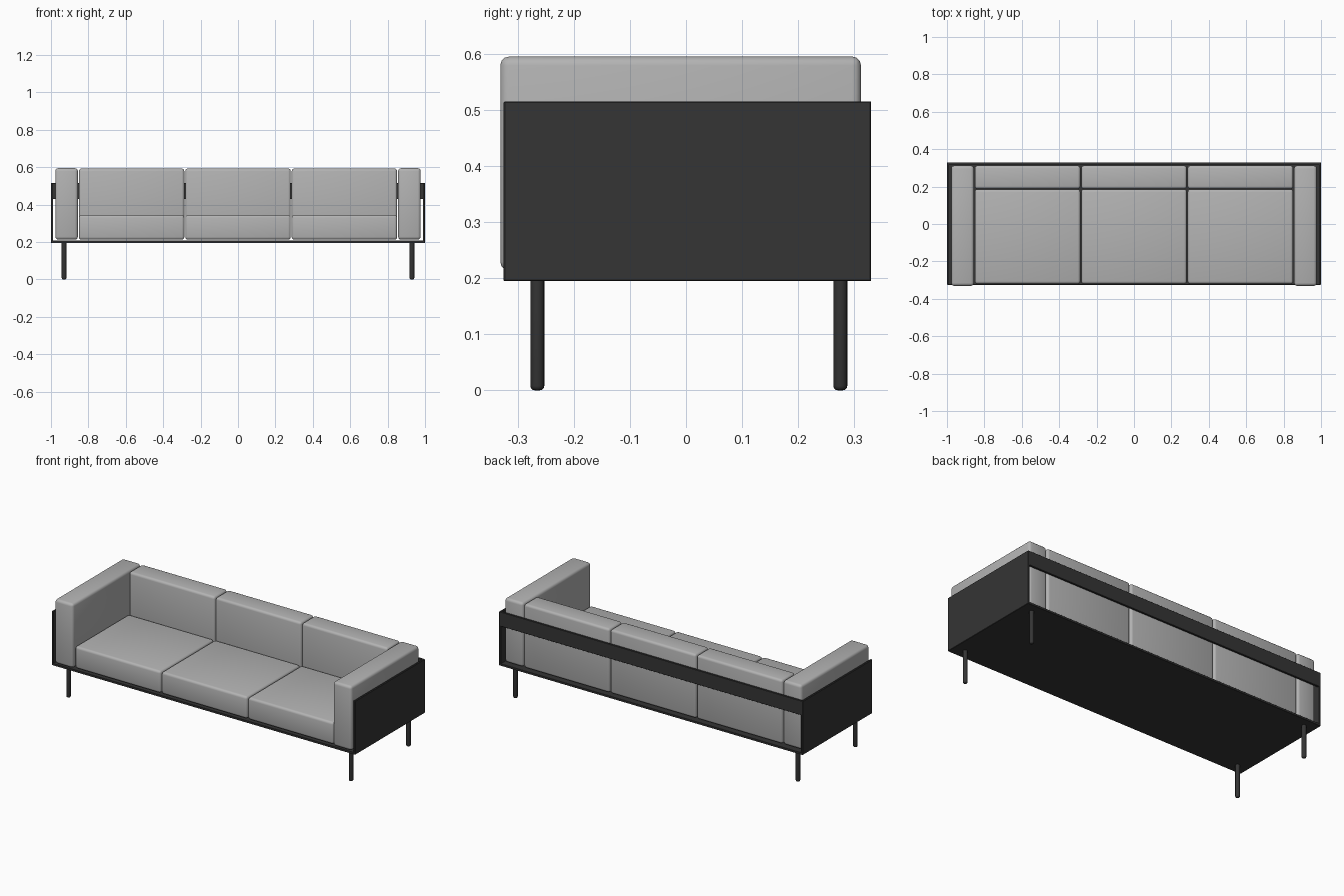
import bpy, bmesh
from mathutils import Matrix

if "Cube" in bpy.data.objects:
    bpy.data.objects.remove(bpy.data.objects["Cube"])


def material(name, value):
    m = bpy.data.materials.new(name)
    m.diffuse_color = (value, value, value, 1)
    m.use_nodes = True
    m.node_tree.nodes["Principled BSDF"].inputs["Base Color"].default_value = m.diffuse_color
    return m


FABRIC = material("grey fabric", 0.45)
METAL = material("black metal", 0.035)


def finish(name, bm, mat):
    me = bpy.data.meshes.new(name)
    bm.to_mesh(me)
    bm.free()
    ob = bpy.data.objects.new(name, me)
    bpy.context.collection.objects.link(ob)
    me.materials.append(mat)
    bpy.context.view_layer.objects.active = ob
    ob.select_set(True)
    bpy.ops.object.shade_smooth_by_angle(angle=0.6)
    ob.select_set(False)
    return ob


def box(name, x, y, z, mat, bevel, segments=1):
    bm = bmesh.new()
    bmesh.ops.create_cube(bm, size=1)
    for v in bm.verts:
        for i, (a, b) in enumerate((x, y, z)):
            v.co[i] = a if v.co[i] < 0 else b
    bmesh.ops.bevel(bm, geom=bm.edges[:], offset=bevel, segments=segments,
                    profile=0.5, affect='EDGES')
    return finish(name, bm, mat)


def leg(name, x, y):
    # round rod with a rounded foot
    bm = bmesh.new()
    bmesh.ops.create_cone(bm, cap_ends=True, segments=16, radius1=0.0125,
                          radius2=0.0125, depth=0.2,
                          matrix=Matrix.Translation((x, y, 0.1)))
    foot = [e for e in bm.edges if all(v.co.z < 0.01 for v in e.verts)]
    bmesh.ops.bevel(bm, geom=foot, offset=0.008, segments=3,
                    profile=0.5, affect='EDGES')
    return finish(name, bm, METAL)


# metal tray, side panels and back rail
box("base_tray", (-0.995, 0.995), (-0.325, 0.33), (0.195, 0.207), METAL, 0.001)
box("back_rail", (-0.995, 0.995), (0.318, 0.33), (0.43, 0.515), METAL, 0.001)
for side, s in (("left", -1), ("right", 1)):
    box(side + "_panel", sorted((s * 0.988, s * 1.0)), (-0.325, 0.33),
        (0.195, 0.515), METAL, 0.002)
    # arm cushion
    box(side + "_arm_cushion", sorted((s * 0.856, s * 0.977)), (-0.331, 0.312),
        (0.213, 0.595), FABRIC, 0.016, 3)
    leg(side + "_front_leg", s * 0.93, -0.265)
    leg(side + "_back_leg", s * 0.93, 0.275)

# three seat and back cushions
for i in range(3):
    c = (i - 1) * 0.569
    span = (c - 0.282, c + 0.282)
    box(f"seat_cushion_{i + 1}", span, (-0.32, 0.185), (0.213, 0.344), FABRIC, 0.014, 3)
    box(f"back_cushion_{i + 1}", span, (0.188, 0.312), (0.213, 0.593), FABRIC, 0.014, 3)
